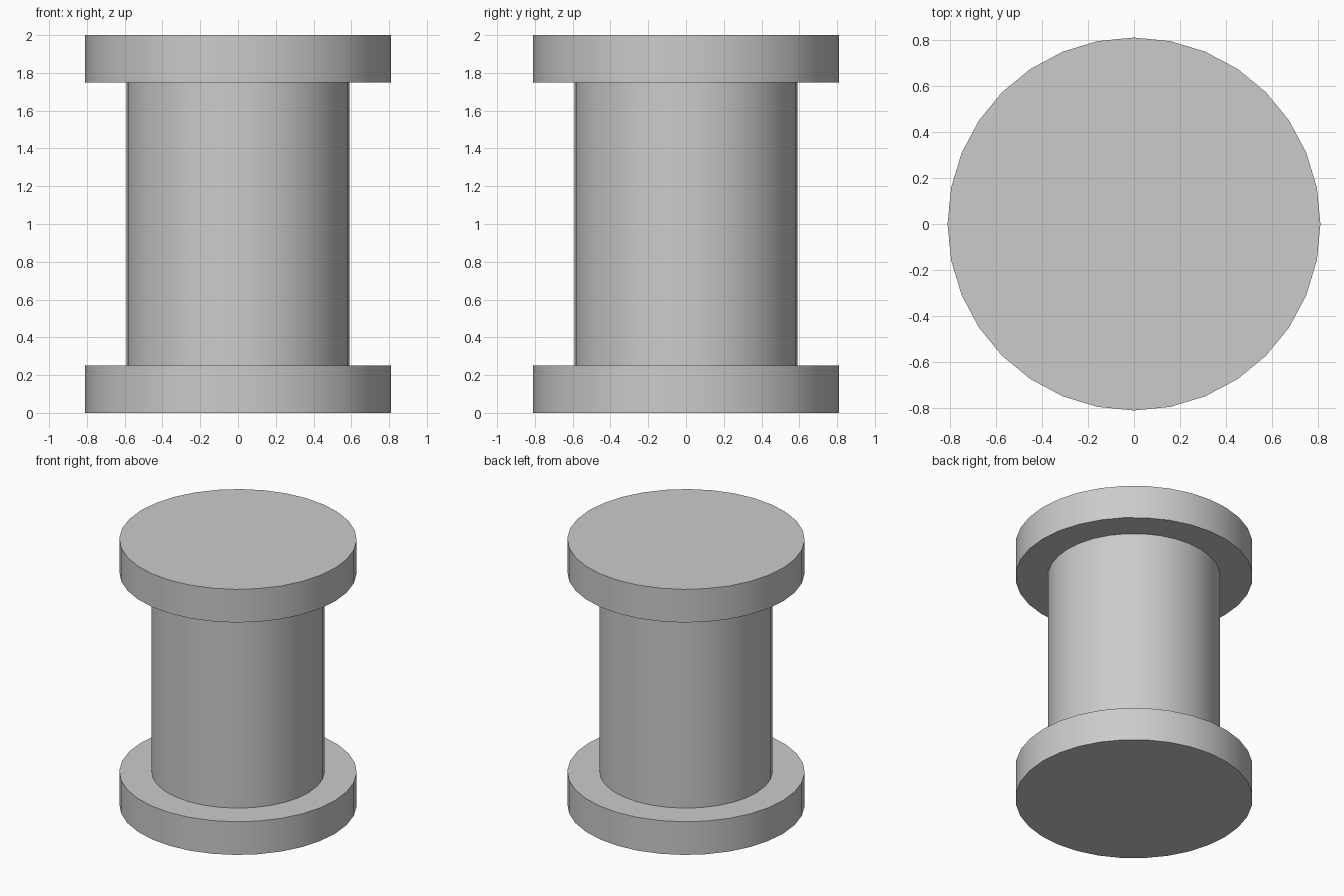
import bpy
import math

cube = bpy.data.objects.get("Cube")
if cube:
    bpy.data.objects.remove(cube, do_unlink=True)

GREY = (0.6, 0.6, 0.6, 1.0)
SIDES = 32
HEIGHT = 2.0
FLANGE_RADIUS, FLANGE_HEIGHT = 0.81, 0.25
SHAFT_RADIUS = 0.59

grey = bpy.data.materials.new("plain_grey")
grey.use_nodes = True
grey.diffuse_color = GREY
grey.node_tree.nodes["Principled BSDF"].inputs["Base Color"].default_value = GREY


def add_disc(name, radius, bottom, top, cap="NGON"):
    """Upright cylinder between two heights, smooth around its side."""
    bpy.ops.mesh.primitive_cylinder_add(
        vertices=SIDES, radius=radius, depth=top - bottom,
        end_fill_type=cap, location=(0, 0, (bottom + top) / 2))
    part = bpy.context.object
    part.name = name
    part.data.materials.append(grey)
    bpy.ops.object.shade_smooth_by_angle(angle=math.radians(30))
    return part


# Two matching end flanges joined by an open-ended shaft
add_disc("bottom_flange", FLANGE_RADIUS, 0, FLANGE_HEIGHT)
add_disc("top_flange", FLANGE_RADIUS, HEIGHT - FLANGE_HEIGHT, HEIGHT)
add_disc("shaft", SHAFT_RADIUS, FLANGE_HEIGHT, HEIGHT - FLANGE_HEIGHT, cap="NOTHING")
